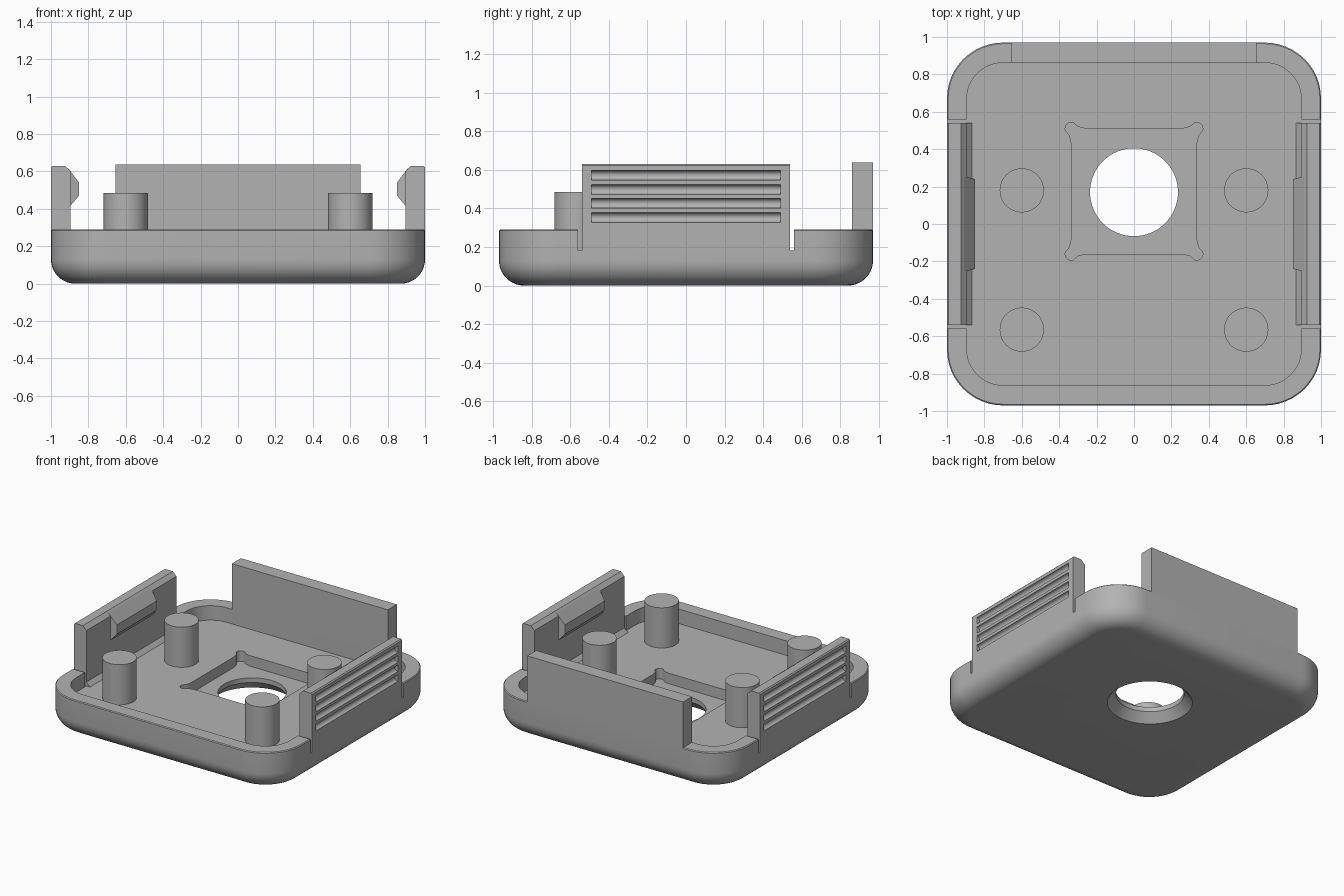
import bpy, bmesh, math
from mathutils import Vector

if "Cube" in bpy.data.objects:
    bpy.data.objects.remove(bpy.data.objects["Cube"])

grey = bpy.data.materials.new("plain grey")
grey.use_nodes = True
grey.diffuse_color = (0.45, 0.45, 0.45, 1)
grey.node_tree.nodes["Principled BSDF"].inputs["Base Color"].default_value = grey.diffuse_color


def loft(name, loops, mirror=1):
    """Skin a stack of equal-length loops and cap both ends."""
    bm = bmesh.new()
    rings = [[bm.verts.new((p[0] * mirror, p[1], p[2])) for p in lp] for lp in loops]
    n = len(rings[0])
    for a, b in zip(rings, rings[1:]):
        for i in range(n):
            j = (i + 1) % n
            bm.faces.new((a[i], a[j], b[j], b[i]))
    bm.faces.new(rings[0])
    bm.faces.new(rings[-1])
    bmesh.ops.recalc_face_normals(bm, faces=bm.faces)
    mesh = bpy.data.meshes.new(name)
    bm.to_mesh(mesh)
    bm.free()
    mesh.materials.append(grey)
    ob = bpy.data.objects.new(name, mesh)
    bpy.context.collection.objects.link(ob)
    return ob


def arc(cx, cy, r, start, end, steps):
    angles = [math.radians(start + (end - start) * i / steps) for i in range(steps + 1)]
    return [(cx + r * math.cos(a), cy + r * math.sin(a)) for a in angles]


def rounded(hx, hy, r, z):
    pts = []
    for sx, sy, start in ((1, 1, 0), (-1, 1, 90), (-1, -1, 180), (1, -1, 270)):
        pts += arc(sx * (hx - r), sy * (hy - r), r, start, start + 90, 12)
    return [(x, y, z) for x, y in pts]


def circle(cx, cy, r, z, n=64):
    return [(x, y, z) for x, y in arc(cx, cy, r, 0, 360, n)[:-1]]


def box(name, x, y, z, mirror=1):
    return loft(name, [[(x[0], y[0], h), (x[1], y[0], h), (x[1], y[1], h), (x[0], y[1], h)]
                       for h in z], mirror)


def along_y(name, pts, half, mirror=1, taper=0):
    """Extrude an xz outline along y."""
    return loft(name, [[(x, s * half, z) for x, z in pts] for s in (-1, 1)], mirror)


def cut(target, cutter):
    mod = target.modifiers.new("cut", "BOOLEAN")
    mod.operation, mod.solver, mod.object = "DIFFERENCE", "EXACT", cutter
    select(target)
    bpy.ops.object.modifier_apply(modifier=mod.name)
    bpy.data.objects.remove(cutter)


def select(ob):
    bpy.ops.object.select_all(action="DESELECT")
    ob.select_set(True)
    bpy.context.view_layer.objects.active = ob


def smooth(ob):
    select(ob)
    bpy.ops.object.shade_smooth_by_angle(angle=math.radians(30))


FLOOR, RIM, FILLET = 0.18, 0.29, 0.13

# Tray: rounded shell with a filleted underside and a shallow pocket
loops = []
for dx, z in arc(0, FILLET, FILLET, -90, 0, 10):
    inset = FILLET - dx
    loops.append(rounded(1 - inset, 0.97 - inset, 0.3 - inset, z))
loops += [rounded(1, 0.97, 0.3, RIM - 0.006), rounded(0.994, 0.964, 0.294, RIM),
          rounded(0.895, 0.862, 0.195, RIM), rounded(0.895, 0.862, 0.195, FLOOR)]
tray = loft("tray", loops)

# Square recess with relieved corners
corner = [(0.26, 0.335), (0.30, 0.345)] + arc(0.335, 0.335, 0.033, 110, -20, 10) \
    + [(0.345, 0.30), (0.335, 0.26)]
outline = []
for k in range(4):
    for x, y in corner:
        for _ in range(k):
            x, y = y, -x
        outline.append((x, y + 0.175))
cut(tray, loft("recess_cutter", [[(x, y, z) for x, y in outline] for z in (0.1, 0.4)]))

# Round opening, flared underneath
cut(tray, loft("opening_cutter", [circle(0, 0.17, r, z) for r, z in
                                  ((0.302, -0.01), (0.235, 0.065), (0.235, 0.4))]))

# Gaps in the side walls that leave a slit beside each clip
for side in (1, -1):
    cut(tray, box("gap_cutter", (0.87, 1.1), (-0.56, 0.56), (FLOOR + 0.001, 0.5), side))
smooth(tray)

for side, label in ((1, "left"), (-1, "right")):
    # Side clip with a base fillet and eased top edge
    clip = along_y(label + "_clip", [(0.865, FLOOR), (1, FLOOR), (1, 0.622), (0.992, 0.63),
                                     (0.925, 0.63), (0.895, 0.60), (0.895, 0.21),
                                     (0.875, 0.19)], 0.54, side)
    # Finger grip grooves
    for z in (0.572, 0.498, 0.427, 0.353):
        cut(clip, along_y("groove_cutter", arc(1.0, z, 0.025, 0, 360, 20)[:-1], 0.49, side))
    smooth(clip)
    # Catch on the inner face, with slightly sloped ends
    catch = [(0.91, 0.62), (0.85, 0.54), (0.85, 0.47), (0.91, 0.40)]
    loft(label + "_catch", [[(x, s * (0.24 if x < 0.9 else 0.255), z) for x, z in catch]
                            for s in (-1, 1)], side)
    # Support posts
    for y, place in ((0.18, "back"), (-0.565, "front")):
        smooth(loft(f"{place}_{label}_post", [circle(side * 0.6, y, 0.118, z, 48)
                                              for z in (FLOOR - 0.01, 0.485)]))

# Back wall standing on the rim
box("back_wall", (-0.655, 0.655), (0.862, 0.97), (RIM - 0.006, 0.637))
